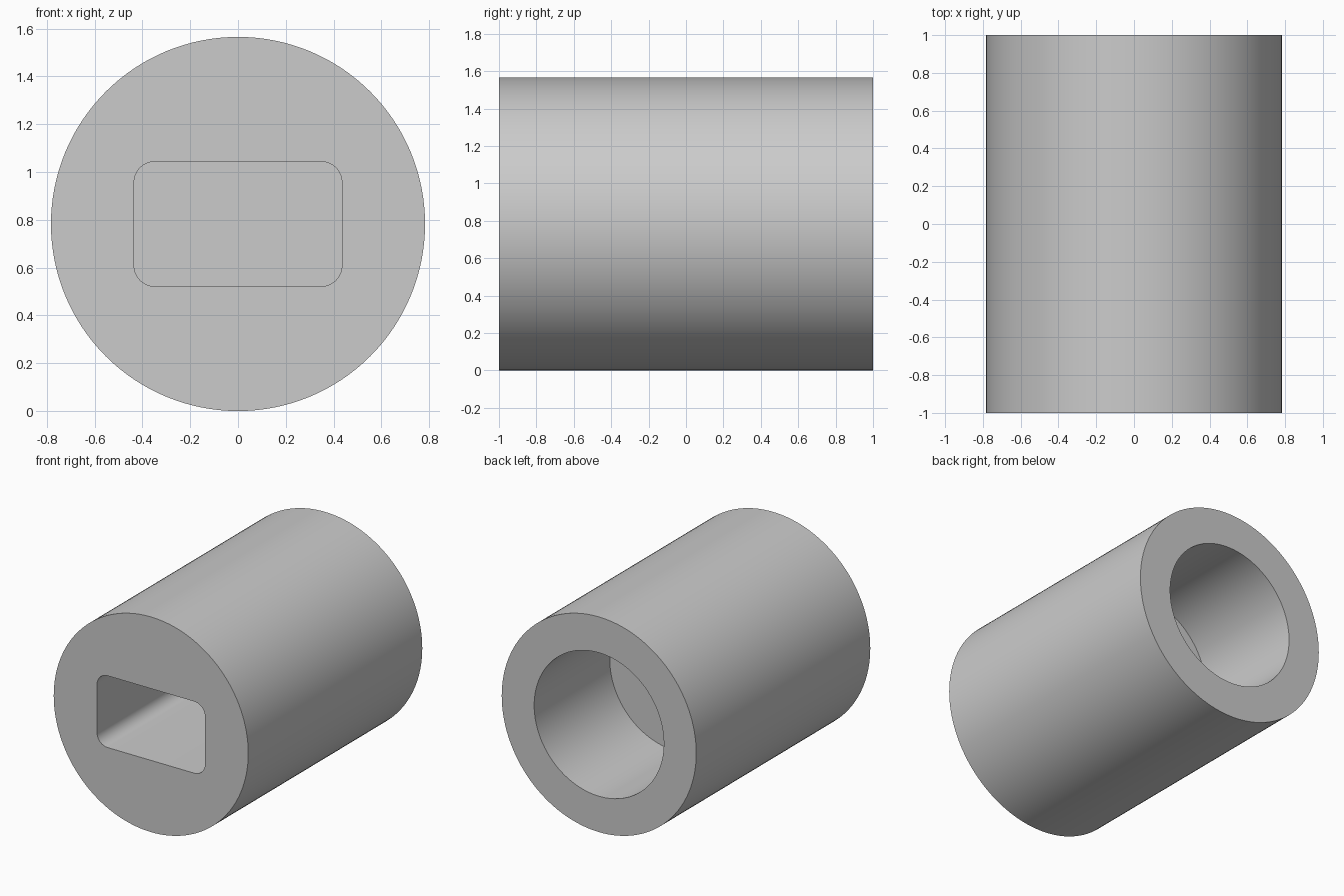
import bpy, bmesh
from math import sin, cos, pi, radians

# Remove the default object
cube = bpy.data.objects.get("Cube")
if cube:
    bpy.data.objects.remove(cube, do_unlink=True)

UNIT = 2 / 23          # sleeve is 23 units long
RADIUS = 9 * UNIT
BORE_RADIUS = 6 * UNIT
BORE_DEPTH = 10 * UNIT
SLOT_HALF_W, SLOT_HALF_H = 5 * UNIT, 3 * UNIT
SLOT_FILLET = UNIT
SLOT_DEPTH = 12 * UNIT
SIDES = 128


def circle(radius):
    return [(radius * cos(2 * pi * i / SIDES), radius * sin(2 * pi * i / SIDES))
            for i in range(SIDES)]


def rounded_rect(half_w, half_h, fillet, steps=12):
    points = []
    for corner, (sx, sz) in enumerate([(1, 1), (-1, 1), (-1, -1), (1, -1)]):
        for i in range(steps + 1):
            a = (corner + i / steps) * pi / 2
            points.append((sx * (half_w - fillet) + fillet * cos(a),
                           sz * (half_h - fillet) + fillet * sin(a)))
    return points


bm = bmesh.new()


def loop(profile, y):
    """Closed ring of edges at depth y, centred on the sleeve axis."""
    verts = [bm.verts.new((x, y, z + RADIUS)) for x, z in profile]
    edges = [bm.edges.new((v, verts[i - 1])) for i, v in enumerate(verts)]
    return verts, edges


def wall(profile, y0, y1):
    """Straight wall between two copies of a profile."""
    a, b = loop(profile, y0), loop(profile, y1)
    for i in range(len(profile)):
        bm.faces.new((a[0][i - 1], a[0][i], b[0][i], b[0][i - 1]))
    return a, b


# Outer wall, round blind bore at the back, rounded blind slot at the front
outer_front, outer_back = wall(circle(RADIUS), -1, 1)
bore_rim, bore_floor = wall(circle(BORE_RADIUS), 1, 1 - BORE_DEPTH)
slot_profile = rounded_rect(SLOT_HALF_W, SLOT_HALF_H, SLOT_FILLET)
slot_rim, slot_floor = wall(slot_profile, -1, -1 + SLOT_DEPTH)

# Pocket floors and end faces
bm.faces.new(bore_floor[0])
bm.faces.new(slot_floor[0])
for outer, inner in ((outer_front, slot_rim), (outer_back, bore_rim)):
    bmesh.ops.triangle_fill(bm, edges=outer[1] + inner[1], use_beauty=True)
bmesh.ops.recalc_face_normals(bm, faces=bm.faces[:])

mesh = bpy.data.meshes.new("sleeve")
bm.to_mesh(mesh)
bm.free()
sleeve = bpy.data.objects.new("sleeve", mesh)
bpy.context.collection.objects.link(sleeve)

# Plain grey material
grey = bpy.data.materials.new("plain_grey")
grey.use_nodes = True
color = (0.6, 0.6, 0.6, 1)
grey.diffuse_color = color
grey.node_tree.nodes["Principled BSDF"].inputs["Base Color"].default_value = color
mesh.materials.append(grey)

# Smooth walls with crisp rims
bpy.context.view_layer.objects.active = sleeve
sleeve.select_set(True)
bpy.ops.object.shade_smooth_by_angle(angle=radians(30))
